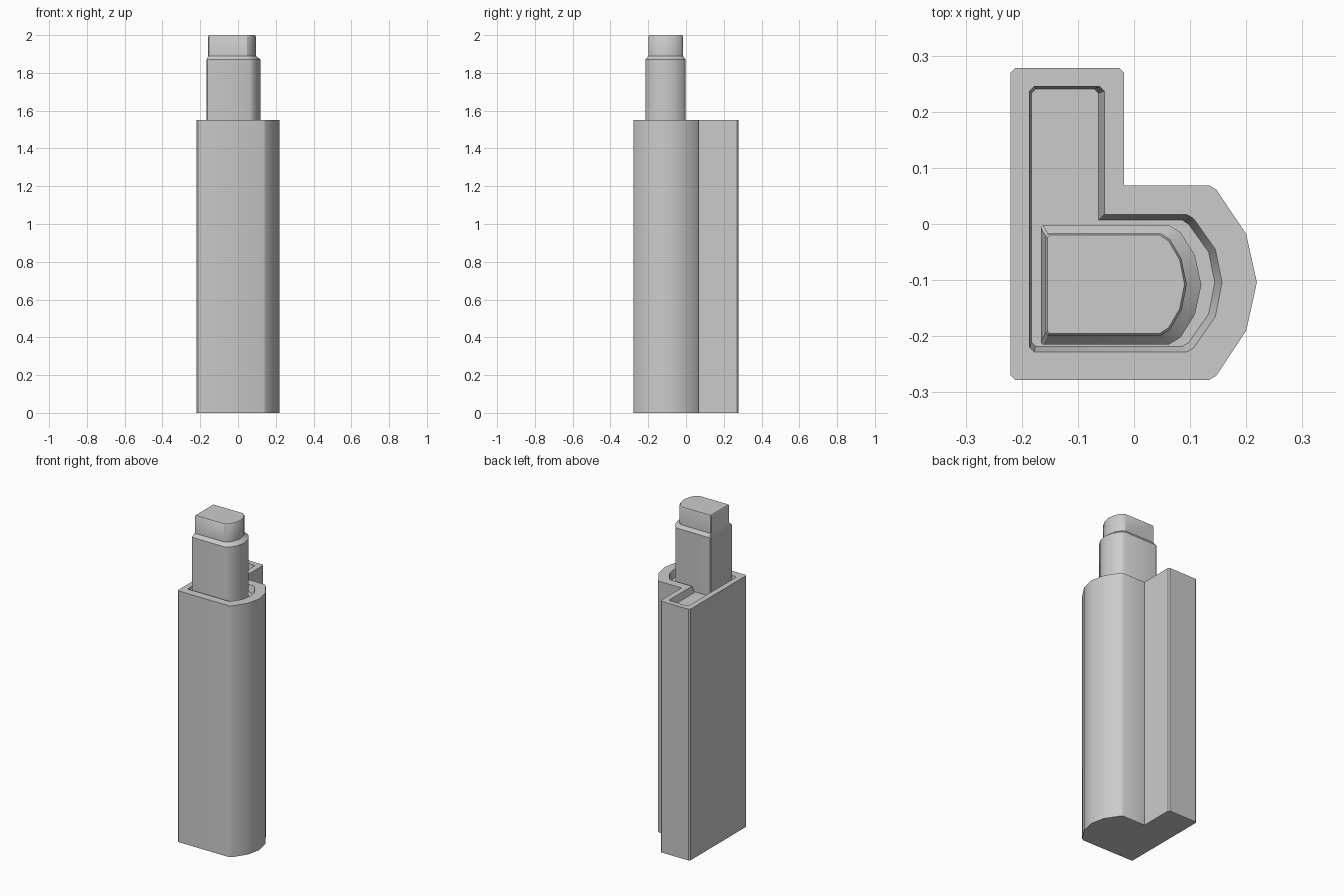
import bpy, bmesh
from math import radians

if "Cube" in bpy.data.objects:
    bpy.data.objects.remove(bpy.data.objects["Cube"])


def loft(name, rings):
    """Skin closed rings (outline, z) with equal point counts and cap both ends."""
    bm = bmesh.new()
    loops = [[bm.verts.new((x, y, z)) for x, y in pts] for pts, z in rings]
    n = len(loops[0])
    for a, b in zip(loops, loops[1:]):
        for i in range(n):
            j = (i + 1) % n
            bm.faces.new((a[i], a[j], b[j], b[i]))
    bm.faces.new(loops[0][::-1])
    bm.faces.new(loops[-1])
    bmesh.ops.recalc_face_normals(bm, faces=bm.faces)
    mesh = bpy.data.meshes.new(name)
    bm.to_mesh(mesh)
    bm.free()
    obj = bpy.data.objects.new(name, mesh)
    bpy.context.collection.objects.link(obj)
    bpy.ops.object.select_all(action='DESELECT')
    obj.select_set(True)
    bpy.context.view_layer.objects.active = obj
    bpy.ops.object.shade_smooth_by_angle(angle=radians(32))
    return obj


def wing_plan(left, front, back, wing_x, side_y, curve, c=0.008):
    """L-shaped plan: bowed right end, narrow wing running to the back."""
    return [(left, front + c), (left + c, front), *curve,
            (wing_x, side_y), (wing_x, back - c), (wing_x - c, back),
            (left + c, back), (left, back - c)]


# Tall block: outer wall, parapet, then sloped recess down to the roof
outer = wing_plan(-0.22, -0.278, 0.278, -0.018, 0.069, [
    (0.134, -0.278), (0.147, -0.27), (0.20, -0.19), (0.219, -0.104),
    (0.20, -0.018), (0.147, 0.061), (0.134, 0.069)])
rim = wing_plan(-0.186, -0.228, 0.245, -0.053, 0.017, [
    (0.094, -0.228), (0.106, -0.221), (0.145, -0.165), (0.157, -0.104),
    (0.145, -0.045), (0.106, 0.01), (0.094, 0.017)])
floor = wing_plan(-0.183, -0.218, 0.241, -0.063, 0.007, [
    (0.086, -0.218), (0.097, -0.212), (0.133, -0.16), (0.144, -0.104),
    (0.133, -0.05), (0.097, 0.0), (0.086, 0.007)])
ROOF = 1.51
loft("tower_block", [(outer, 0), (outer, 1.55), (rim, 1.55), (floor, ROOF)])


# Upper storeys: plain left end, bowed right end, stepped in near the top
def bowed_plan(left, front, back, straight, right):
    mid, half = (front + back) / 2, (back - front) / 2
    bow = right - straight
    arc = [(0, -1), (0.36, -0.88), (0.8, -0.5), (1, 0),
           (0.8, 0.5), (0.36, 0.88), (0, 1)]
    c = 0.004
    return ([(left, front + c), (left + c, front)]
            + [(straight + bow * u, mid + half * v) for u, v in arc]
            + [(left + c, back), (left, back - c)])


lower = bowed_plan(-0.166, -0.215, -0.002, 0.062, 0.12)
upper = bowed_plan(-0.158, -0.199, -0.017, 0.048, 0.094)
cap = bowed_plan(-0.154, -0.195, -0.020, 0.046, 0.090)
loft("upper_storeys", [(lower, ROOF - 0.005), (lower, 1.87),
                       (upper, 1.89), (upper, 1.993), (cap, 2.0)])
